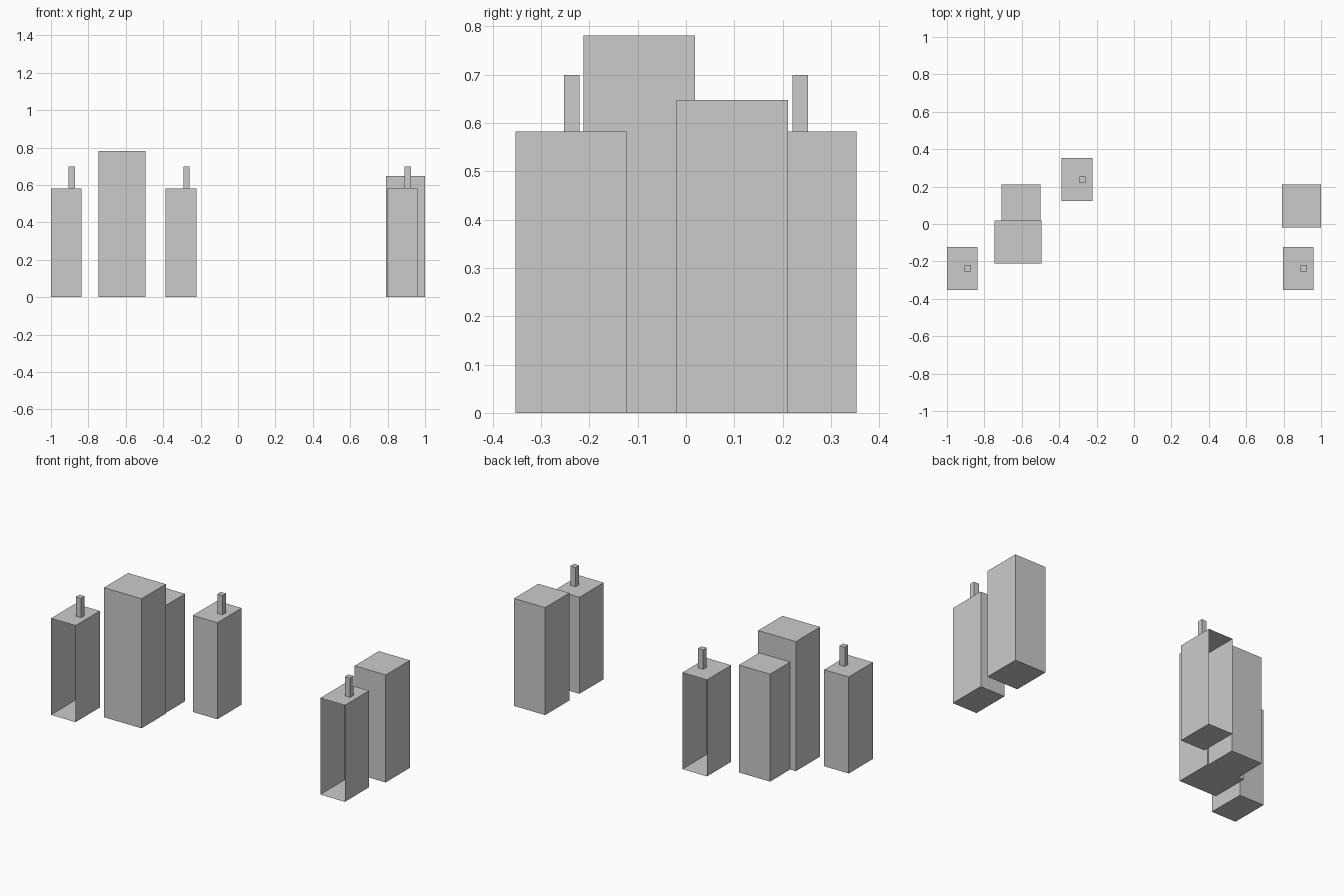
import bpy, bmesh
from mathutils import Vector

if "Cube" in bpy.data.objects:
    bpy.data.objects.remove(bpy.data.objects["Cube"])


def box(name, lo, hi, open_dir=None):
    """Box from corner to corner; open_dir leaves out the wall facing that way."""
    lo, hi = Vector(lo), Vector(hi)
    bm = bmesh.new()
    bmesh.ops.create_cube(bm, size=1)
    for v in bm.verts:
        v.co = Vector((a + b) / 2 + c * (b - a) for a, b, c in zip(lo, hi, v.co))
    bm.normal_update()
    if open_dir:
        walls = [f for f in bm.faces if f.normal.dot(Vector(open_dir)) > 0.9]
        bmesh.ops.delete(bm, geom=walls, context='FACES_ONLY')
    mesh = bpy.data.meshes.new(name)
    bm.to_mesh(mesh)
    bm.free()
    obj = bpy.data.objects.new(name, mesh)
    bpy.context.collection.objects.link(obj)
    return obj


def small_tower(name, x, side):
    """Open-fronted tower with a rooftop stack; side is -1 (front) or 1 (back)."""
    y0, y1 = sorted((side * 0.122, side * 0.353))
    box(name, (x, y0, 0), (x + 0.164, y1, 0.582), (0, side, 0))
    y0, y1 = sorted((side * 0.220, side * 0.253))
    box(name + "_stack", (x + 0.095, y0, 0.582), (x + 0.129, y1, 0.699))


# Small towers with stacks
small_tower("left_small_tower", -1.0, -1)
small_tower("back_small_tower", -0.387, 1)
small_tower("right_small_tower", 0.796, -1)

# Medium towers
for name, x in (("left_medium_tower", -0.708), ("right_medium_tower", 0.792)):
    box(name, (x, -0.02, 0), (x + 0.207, 0.211, 0.648))

# Tall tower
box("tall_tower", (-0.746, -0.212, 0), (-0.495, 0.019, 0.781))
